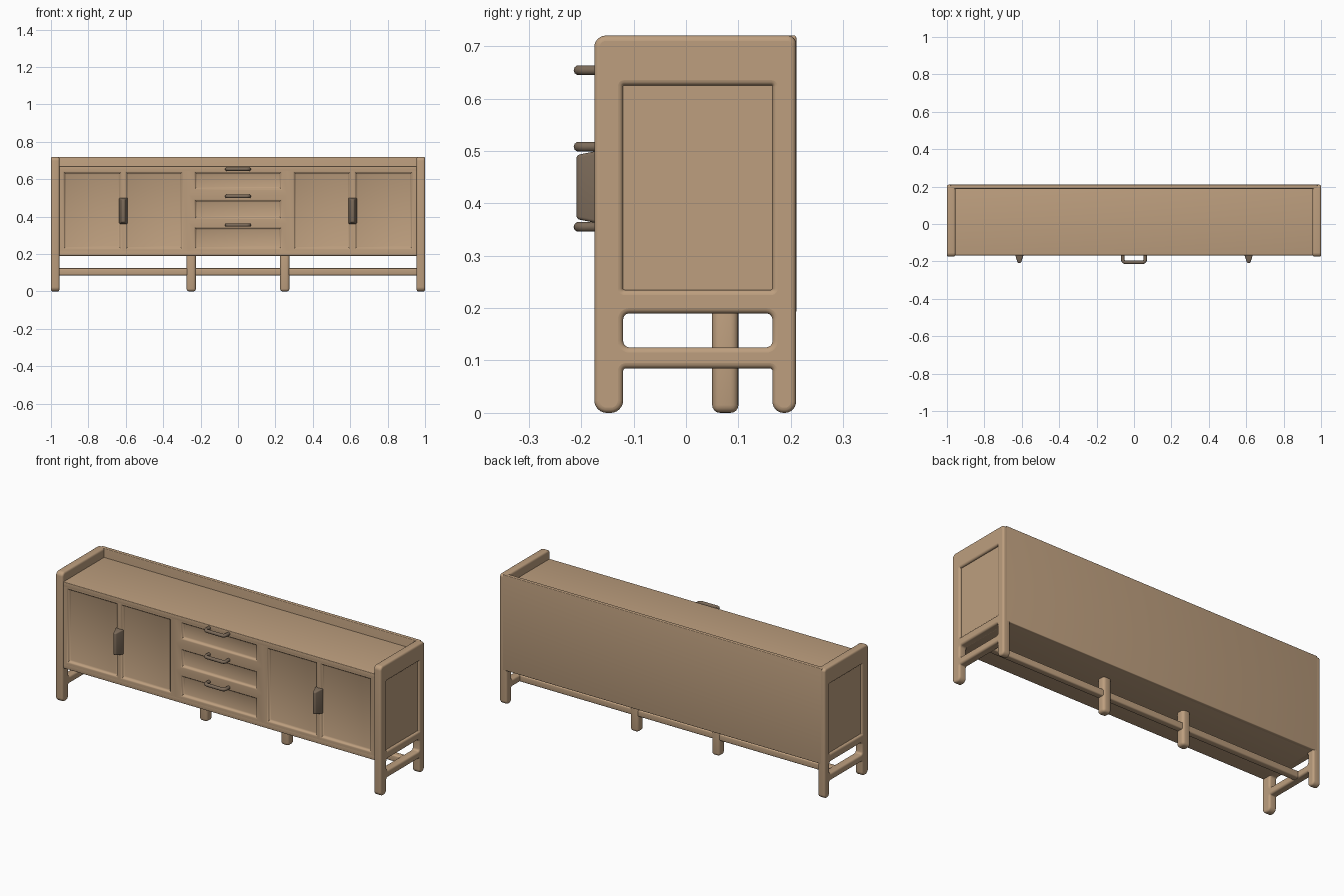
import bpy, bmesh, math
from mathutils import Vector

if "Cube" in bpy.data.objects:
    bpy.data.objects.remove(bpy.data.objects["Cube"])


def material(name, rgb):
    m = bpy.data.materials.new(name)
    m.diffuse_color = (*rgb, 1)
    m.use_nodes = True
    m.node_tree.nodes["Principled BSDF"].inputs["Base Color"].default_value = m.diffuse_color
    return m


WOOD = material("light_wood", (0.51, 0.345, 0.21))
DARK = material("dark_handle", (0.20, 0.145, 0.10))


def add(name, data, mat):
    ob = bpy.data.objects.new(name, data)
    bpy.context.collection.objects.link(ob)
    data.materials.append(mat)
    return ob


def from_bmesh(name, bm, mat, bevel=0):
    me = bpy.data.meshes.new(name)
    bm.to_mesh(me)
    bm.free()
    ob = add(name, me, mat)
    if bevel:
        mod = ob.modifiers.new("rounding", 'BEVEL')
        mod.width, mod.segments = bevel, 4
    return ob


def box(name, x, y, z, bevel=0, mat=WOOD, tip=(1, 1)):
    """Box from ranges; tip scales the front (-y) face in x and z."""
    bm = bmesh.new()
    bmesh.ops.create_cube(bm, size=1)
    for v in bm.verts:
        sx, sz = tip if v.co.y < 0 else (1, 1)
        v.co = [(r[0] + r[1]) / 2 + c * (r[1] - r[0]) * s
                for r, c, s in zip((x, y, z), v.co, (sx, 1, sz))]
    return from_bmesh(name, bm, mat, bevel)


def rounded(points):
    """Closed outline from (u, v, radius) corners."""
    out = []
    for i, (u, v, r) in enumerate(points):
        p = Vector((u, v))
        a = (Vector(points[i - 1][:2]) - p).normalized() * r
        b = (Vector(points[(i + 1) % len(points)][:2]) - p).normalized() * r
        for k in range(7):
            t = math.pi / 2 * k / 6
            out.append(p + a * (1 - math.sin(t)) + b * (1 - math.cos(t)))
    return out


def spline(curve, points, closed):
    s = curve.splines.new('POLY')
    s.points.add(len(points) - 1)
    for sp, p in zip(s.points, points):
        sp.co = (*p, 0, 1)
    s.use_cyclic_u = closed


def rect(u0, u1, v0, v1, r):
    return rounded([(u0, v0, r), (u1, v0, r), (u1, v1, r), (u0, v1, r)])


# End frames: legs, side stretcher and panel surround in one rounded profile
# (outline is drawn smaller by the bevel depth)
outline = rounded([
    (-0.165, 0.01, 0.014), (-0.13, 0.01, 0.014), (-0.13, 0.095, 0.015),
    (0.175, 0.095, 0.015), (0.175, 0.01, 0.0115), (0.20, 0.01, 0.0115),
    (0.20, 0.71, 0.006), (-0.165, 0.71, 0.012)])
for side, label in ((-1, "left"), (1, "right")):
    c = bpy.data.curves.new(label + "_end_frame", 'CURVE')
    c.dimensions, c.fill_mode = '2D', 'BOTH'
    c.extrude, c.bevel_depth, c.bevel_resolution = 0.0125, 0.01, 3
    spline(c, outline, True)
    spline(c, rect(-0.13, 0.175, 0.115, 0.20, 0.022), True)
    spline(c, rect(-0.13, 0.175, 0.225, 0.635, 0.012), True)
    ob = add(label + "_end_frame", c, WOOD)
    ob.rotation_euler = (math.pi / 2, 0, math.pi / 2)
    ob.location.x = side * 0.9775
    box(label + "_end_panel", sorted((side * 0.96, side * 0.987)),
        (-0.127, 0.172), (0.228, 0.632))

# Carcass: core, top, bottom and back
box("carcass_core", (-0.96, 0.96), (-0.15, 0.195), (0.20, 0.66))
box("top_board", (-0.965, 0.965), (-0.168, 0.2), (0.643, 0.67), 0.003)
box("bottom_board", (-0.965, 0.965), (-0.168, 0.2), (0.19, 0.217), 0.003)
box("back_panel", (-0.98, 0.98), (0.188, 0.2105), (0.19, 0.72), 0.004)


# Front skin: tiles, each with a softly sunk panel
def tile(bm, outer, inner):
    rings = [(outer, 0)]
    for k in range(6):
        t = k / 5
        g = 0.016 * t
        u0, u1, v0, v1 = inner
        rings.append(((u0 + g, u1 - g, v0 + g, v1 - g), 0.013 * t * t * (3 - 2 * t)))
    rows = []
    for (u0, u1, v0, v1), d in rings:
        rows.append([bm.verts.new((u, -0.168 + d, v)) for u, v in
                     ((u0, v0), (u1, v0), (u1, v1), (u0, v1))])
    for a, b in zip(rows, rows[1:]):
        for i in range(4):
            j = (i + 1) % 4
            bm.faces.new((a[i], a[j], b[j], b[i]))
    bm.faces.new(rows[-1])


bm = bmesh.new()
LOW, HIGH = 0.214, 0.646
for x0, x1, a, b in ((-0.96, -0.613, -0.935, -0.623), (-0.613, -0.265, -0.603, -0.295),
                     (0.265, 0.613, 0.295, 0.603), (0.613, 0.96, 0.623, 0.935)):
    tile(bm, (x0, x1, LOW, HIGH), (a, b, 0.225, 0.641))
from_bmesh("door_fronts", bm, WOOD)

bm = bmesh.new()
for z0, z1, a, b in ((LOW, 0.37, 0.225, 0.345), (0.37, 0.52, 0.387, 0.492),
                     (0.52, HIGH, 0.543, 0.641)):
    tile(bm, (-0.265, 0.265, z0, z1), (-0.235, 0.235, a, b))
from_bmesh("drawer_fronts", bm, WOOD)

# Long stretcher and middle legs
box("long_stretcher", (-0.965, 0.965), (0.056, 0.094), (0.086, 0.124), 0.008)
for x, label in ((-0.25, "left"), (0.25, "right")):
    box(label + "_middle_leg", (x - 0.025, x + 0.025), (0.05, 0.10), (0, 0.21), 0.015)

# Drawer pulls: bent round bars
path = [(-0.06, -0.16)]
for cx, start in ((-0.045, math.pi), (0.045, 1.5 * math.pi)):
    for k in range(7):
        t = start + math.pi / 2 * k / 6
        path.append((cx + 0.015 * math.cos(t), -0.19 + 0.015 * math.sin(t)))
path.append((0.06, -0.16))
for i, z in enumerate((0.355, 0.508, 0.654)):
    c = bpy.data.curves.new("drawer_handle", 'CURVE')
    c.dimensions = '3D'
    c.bevel_depth, c.bevel_resolution = 0.0095, 3
    spline(c, path, False)
    add("drawer_handle_%d" % (i + 1), c, DARK).location.z = z

# Door pulls: tapered upright grips
for x, label in ((-0.613, "left"), (0.613, "right")):
    box(label + "_door_handle", (x - 0.024, x + 0.024), (-0.209, -0.16), (0.36, 0.502),
        0.006, DARK, tip=(0.35, 0.86))

# Turn everything into meshes and smooth the rounded areas
bpy.ops.object.select_all(action='SELECT')
bpy.context.view_layer.objects.active = bpy.context.selected_objects[0]
bpy.ops.object.convert(target='MESH')
bpy.ops.object.shade_smooth_by_angle(angle=math.radians(40))
